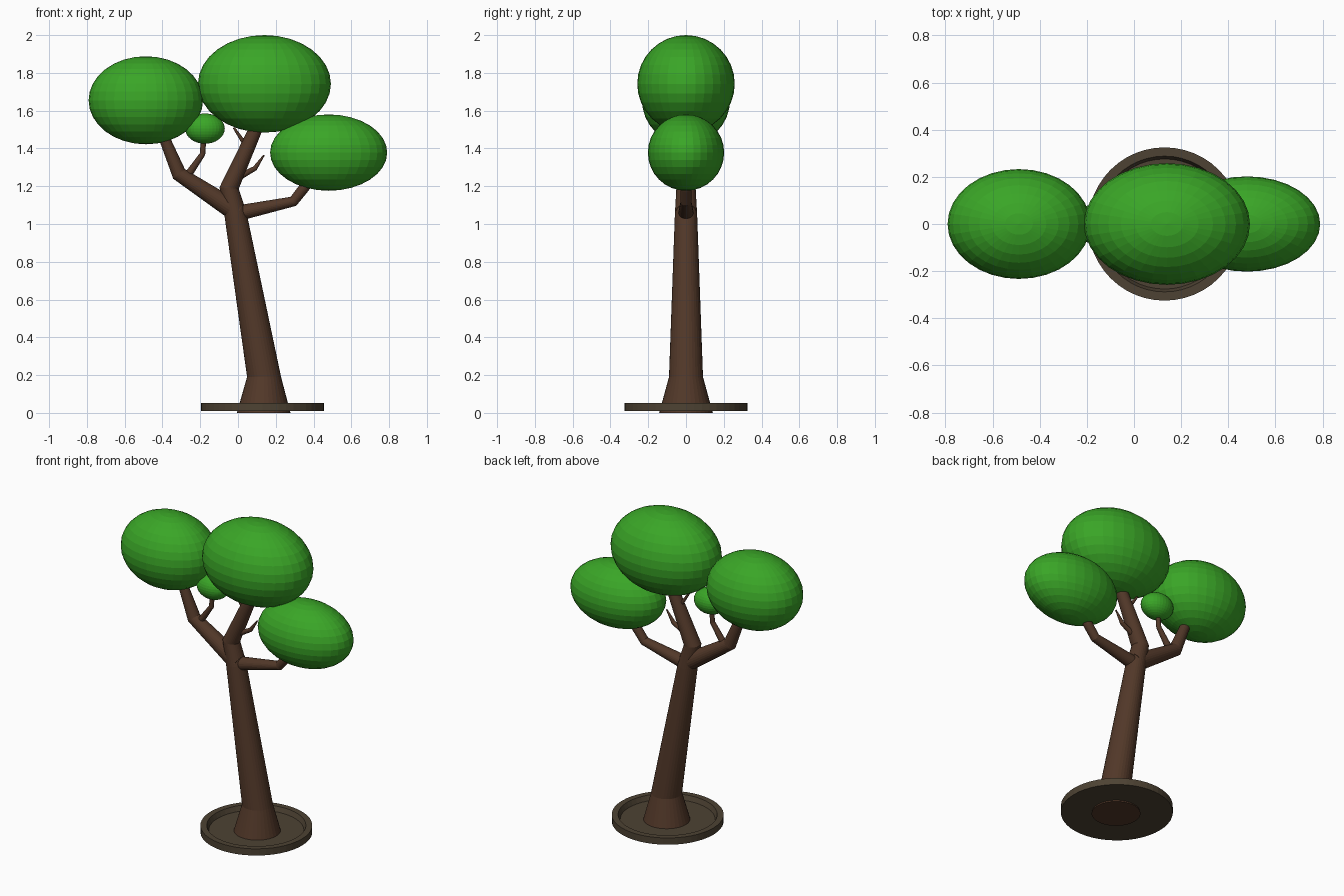
import bpy, bmesh, math
from mathutils import Vector

if "Cube" in bpy.data.objects:
    bpy.data.objects.remove(bpy.data.objects["Cube"])


def material(name, rgb):
    m = bpy.data.materials.new(name)
    m.diffuse_color = (*rgb, 1)
    m.use_nodes = True
    m.node_tree.nodes["Principled BSDF"].inputs["Base Color"].default_value = m.diffuse_color
    return m


BARK = material("bark", (0.085, 0.04, 0.022))
LEAF = material("leaf", (0.042, 0.38, 0.02))
SOIL = material("soil", (0.075, 0.055, 0.033))


def finish(bm, name, mat):
    bmesh.ops.recalc_face_normals(bm, faces=bm.faces[:])
    me = bpy.data.meshes.new(name)
    bm.to_mesh(me)
    bm.free()
    me.materials.append(mat)
    ob = bpy.data.objects.new(name, me)
    bpy.context.collection.objects.link(ob)
    return ob


def skin(bm, rings):
    n = len(rings[0])
    for a, b in zip(rings, rings[1:]):
        for i in range(n):
            j = (i + 1) % n
            bm.faces.new((a[i], a[j], b[j], b[i]))
    bm.faces.new(rings[0])
    bm.faces.new(rings[-1])


def limb(name, pts, sides, flat_rings=0):
    """Tapered tube through (x, z, radius) points in the y = 0 plane."""
    bm = bmesh.new()
    ps = [Vector((x, 0, z)) for x, z, r in pts]
    rings = []
    for k, (p, (_, _, r)) in enumerate(zip(ps, pts)):
        t = Vector()
        if k > 0:
            t += (p - ps[k - 1]).normalized()
        if k < len(ps) - 1:
            t += (ps[k + 1] - p).normalized()
        t = Vector((0, 0, 1)) if k < flat_rings else t.normalized()
        u = Vector((t.z, 0, -t.x))
        rings.append([bm.verts.new(p + u * r * math.cos(a) + Vector((0, r * math.sin(a), 0)))
                      for a in (2 * math.pi * i / sides for i in range(sides))])
    skin(bm, rings)
    return finish(bm, name, BARK)


# Trunk and branches
limb("trunk", [(0.136, 0, 0.142), (0.138, 0.19, 0.09), (-0.013, 1.05, 0.059),
               (-0.047, 1.19, 0.051), (0.088, 1.49, 0.036), (0.13, 1.6, 0.03)], 32, 2)
limb("left_branch", [(0.0, 1.06, 0.055), (-0.312, 1.265, 0.04),
                     (-0.38, 1.43, 0.03), (-0.43, 1.54, 0.026)], 24)
limb("right_branch", [(-0.01, 1.055, 0.042), (0.293, 1.12, 0.028),
                      (0.345, 1.185, 0.028), (0.43, 1.3, 0.024)], 24)

# Twigs
limb("left_twig", [(-0.285, 1.23, 0.022), (-0.188, 1.37, 0.015), (-0.18, 1.48, 0.014)], 16)
limb("right_twig", [(-0.01, 1.24, 0.018), (0.09, 1.295, 0.013), (0.138, 1.365, 0.004)], 16)
limb("upper_twig", [(0.06, 1.385, 0.014), (0.025, 1.44, 0.011), (-0.022, 1.51, 0.006)], 16)

# Leaf crowns: x, z, x radius, y and z radius
for name, x, z, rx, r in [("left_crown", -0.488, 1.655, 0.303, 0.233),
                          ("middle_crown", 0.14, 1.742, 0.352, 0.258),
                          ("right_crown", 0.48, 1.378, 0.31, 0.202),
                          ("small_crown", -0.175, 1.505, 0.105, 0.08)]:
    bm = bmesh.new()
    bmesh.ops.create_uvsphere(bm, u_segments=32, v_segments=16, radius=1)
    bmesh.ops.scale(bm, vec=(rx, r, r), verts=bm.verts)
    finish(bm, name, LEAF).location = (x, 0, z)

# Shallow dish with a raised rim
bm = bmesh.new()
skin(bm, [[bm.verts.new((0.13 + r * math.cos(a), r * math.sin(a), z))
           for a in (2 * math.pi * i / 48 for i in range(48))]
          for r, z in [(0.325, 0.01), (0.325, 0.053), (0.288, 0.053), (0.276, 0.022)]])
finish(bm, "base_dish", SOIL)
